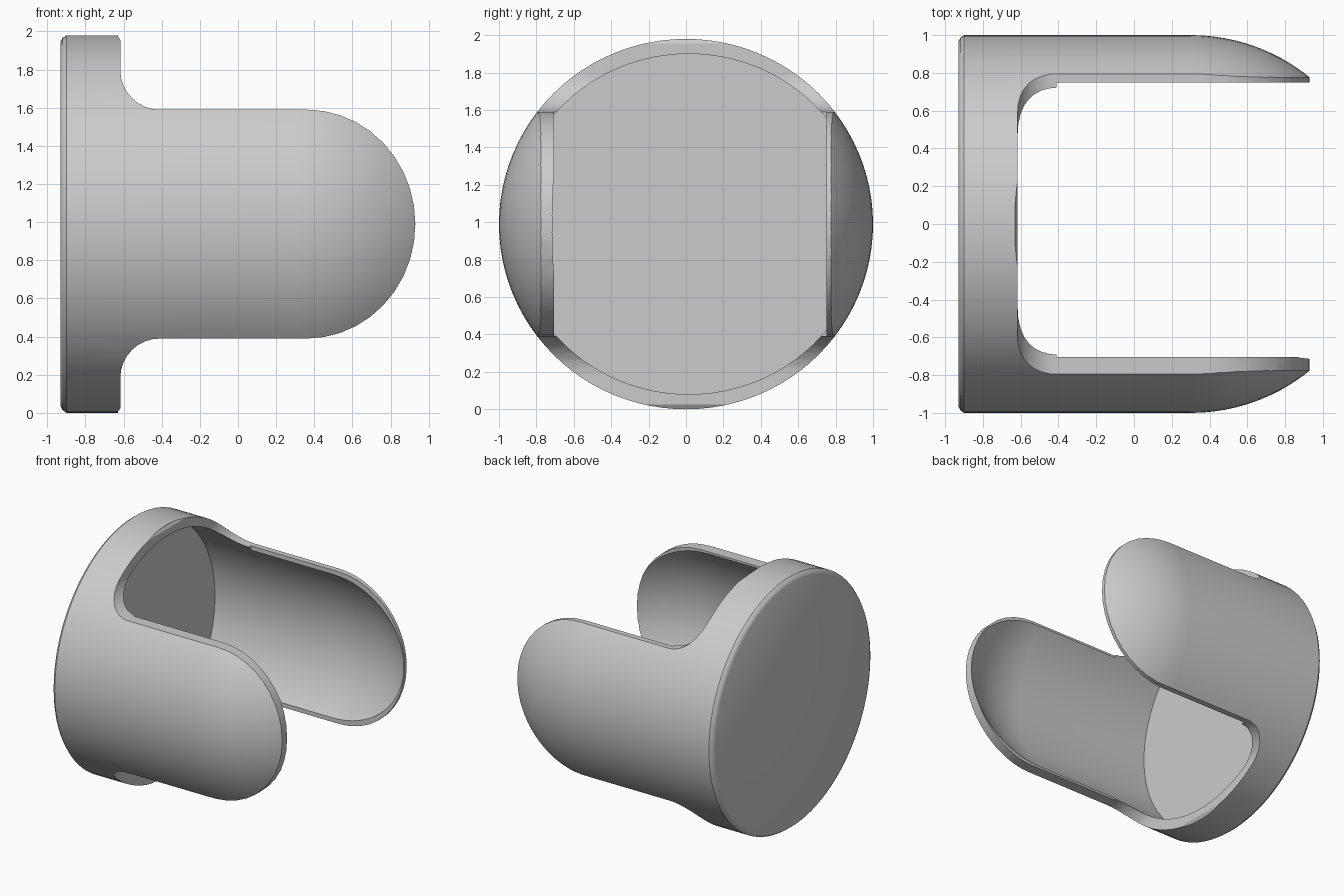
import bpy
import bmesh
from math import sin, cos, pi, sqrt, radians

cube = bpy.data.objects.get("Cube")
if cube:
    bpy.data.objects.remove(cube)

MID_Z = 0.99
SEGMENTS = 96

grey = bpy.data.materials.new("plain grey")
grey.use_nodes = True
colour = (0.6, 0.6, 0.6, 1)
grey.diffuse_color = colour
grey.node_tree.nodes["Principled BSDF"].inputs["Base Color"].default_value = colour


def make_object(name, bm):
    bmesh.ops.recalc_face_normals(bm, faces=bm.faces)
    mesh = bpy.data.meshes.new(name)
    bm.to_mesh(mesh)
    bm.free()
    mesh.materials.append(grey)
    obj = bpy.data.objects.new(name, mesh)
    bpy.context.collection.objects.link(obj)
    return obj


def lathe_x(name, profile, ry, rz, shift_y=0):
    """Closed solid turned around the x axis from (x, radius) points."""
    bm = bmesh.new()
    rings = []
    for x, r in profile:
        angles = [2 * pi * i / SEGMENTS for i in range(SEGMENTS)]
        rings.append([bm.verts.new((x, r * ry * cos(a) + shift_y,
                                    MID_Z + r * rz * sin(a))) for a in angles])
    for a, b in zip(rings, rings[1:]):
        for i in range(SEGMENTS):
            j = (i + 1) % SEGMENTS
            bm.faces.new((a[i], a[j], b[j], b[i]))
    bm.faces.new(rings[0])
    bm.faces.new(rings[-1])
    return make_object(name, bm)


def extrude_y(name, outline, front, back):
    """Side outline pushed through from front to back."""
    bm = bmesh.new()
    face = bm.faces.new([bm.verts.new((x, front, MID_Z + z)) for x, z in outline])
    new = bmesh.ops.extrude_face_region(bm, geom=[face])["geom"]
    bmesh.ops.translate(bm, vec=(0, back - front, 0),
                        verts=[v for v in new if isinstance(v, bmesh.types.BMVert)])
    return make_object(name, bm)


def cut(target, tool, operation):
    mod = target.modifiers.new(operation.lower(), "BOOLEAN")
    mod.operation, mod.object, mod.solver = operation, tool, "EXACT"
    bpy.context.view_layer.objects.active = target
    bpy.ops.object.modifier_apply(modifier=mod.name)
    bpy.data.objects.remove(tool)


# Rounded end shared by the outside and the cavity
dome = [(0.3 + t, sqrt(1 - t * t)) for t in [0.06 * i for i in range(13)]]

# Outer body with a softened base edge
holder = lathe_x("two_prong_cup", [(-0.93, 0.965), (-0.92, 0.985), (-0.9, 1)] + dome, 1, 0.99)

# Side outline: collar, concave fillet, straight prong, rounded tip
fillet = [(-0.41 - 0.207 * cos(a), 0.805 - 0.205 * sin(a))
          for a in [pi / 2 * i / 8 for i in range(9)]]
tip = [(0.36 + 0.57 * sin(a), 0.6 * cos(a))
       for a in [pi / 2 * i / 10 for i in range(11)]]
upper = [(-1.1, 1.1), (-0.63, 1.1), (-0.63, 0.985), (-0.617, 0.965)] + fillet + tip
lower = [(x, -z) for x, z in reversed(upper[:-1])]

# Hollow out the inside, trim the prongs' inner edges, then cut the side outline
cut(holder, lathe_x("cavity", [(-0.87, 1)] + dome, 0.94, 0.91, 0.015), "DIFFERENCE")
gap = [(-0.41, -0.7), (1.2, -0.7), (1.2, 0.7), (-0.41, 0.7)]
cut(holder, extrude_y("prong_gap", gap, -0.705, 0.75), "DIFFERENCE")
cut(holder, extrude_y("prong_outline", upper + lower, -1.3, 1.3), "INTERSECT")

bpy.ops.object.select_all(action="DESELECT")
holder.select_set(True)
bpy.context.view_layer.objects.active = holder
bpy.ops.object.shade_smooth_by_angle(angle=radians(30))
